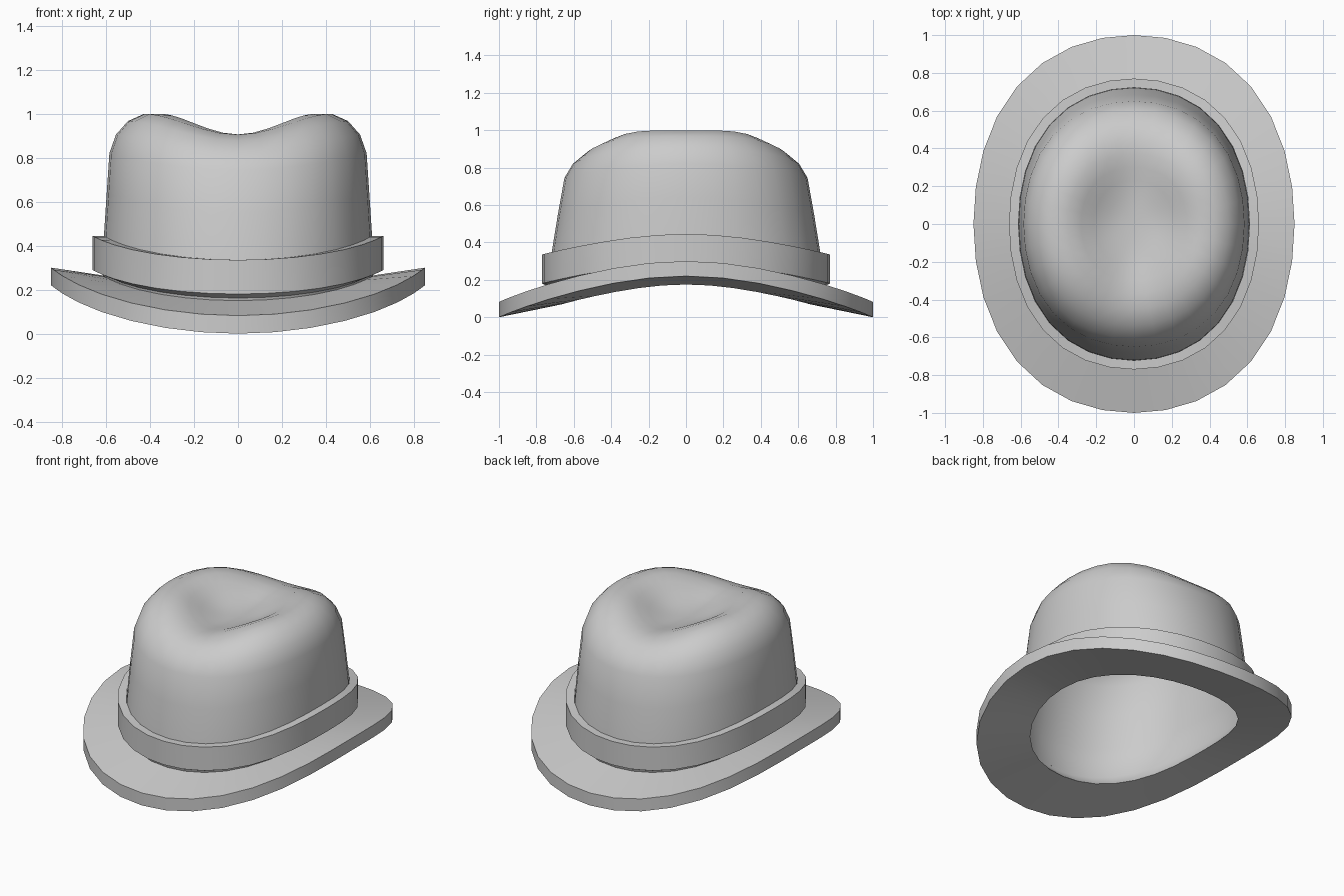
import bpy, bmesh
from math import sin, cos, tau, radians

if "Cube" in bpy.data.objects:
    bpy.data.objects.remove(bpy.data.objects["Cube"])

SEG = 32
SQUARE = 0.03   # fullness of the ovals on the diagonals


def loft(name, rings, loop=False, apex=None, angle=40):
    """Skin oval rings (rx, ry, z at the sides, z at front/back, extra z on diagonals)."""
    bm = bmesh.new()
    rows = []
    for rx, ry, zx, zy, bump in rings:
        mid, dif = (zx + zy) / 2, (zx - zy) / 2
        row = []
        for t in (tau * i / SEG for i in range(SEG)):
            d = sin(2 * t) ** 2
            k = 1 + SQUARE * d
            z = mid + dif * cos(2 * t) + bump * d
            row.append(bm.verts.new((k * rx * cos(t), k * ry * sin(t), z)))
        rows.append(row)
    pairs = list(zip(rows, rows[1:]))
    if loop:
        pairs.append((rows[-1], rows[0]))
    for a, b in pairs:
        for i in range(SEG):
            j = (i + 1) % SEG
            bm.faces.new((a[i], a[j], b[j], b[i]))
    if apex is not None:
        top = bm.verts.new((0, 0, apex))
        for i in range(SEG):
            bm.faces.new((rows[-1][i], rows[-1][(i + 1) % SEG], top))
    mesh = bpy.data.meshes.new(name)
    bm.to_mesh(mesh)
    bm.free()
    ob = bpy.data.objects.new(name, mesh)
    bpy.context.collection.objects.link(ob)
    bpy.ops.object.select_all(action='DESELECT')
    ob.select_set(True)
    bpy.context.view_layer.objects.active = ob
    bpy.ops.object.shade_smooth_by_angle(angle=radians(angle))
    return ob


# Brim: curved oval plate, raised at the sides, open in the middle
loft("brim", [
    (0.56, 0.66, 0.175, 0.07, -0.008),
    (0.85, 1.00, 0.22, 0.00, -0.012),
    (0.85, 1.00, 0.30, 0.082, -0.012),
    (0.617, 0.735, 0.265, 0.15, -0.008),
])

# Crown: single shell with a softly dented top
loft("crown", [
    (0.56, 0.66, 0.175, 0.07, -0.008),
    (0.615, 0.735, 0.265, 0.15, -0.008),
    (0.61, 0.72, 0.44, 0.335, -0.006),
    (0.597, 0.685, 0.64, 0.55, 0),
    (0.585, 0.650, 0.82, 0.745, 0),
    (0.555, 0.605, 0.905, 0.82, 0.012),
    (0.50, 0.535, 0.967, 0.878, 0.022),
    (0.43, 0.45, 0.998, 0.905, 0.028),
    (0.35, 0.37, 0.998, 0.906, 0.026),
    (0.28, 0.30, 0.968, 0.898, 0.020),
    (0.21, 0.23, 0.925, 0.886, 0.012),
    (0.14, 0.16, 0.892, 0.877, 0.005),
    (0.07, 0.08, 0.875, 0.872, 0),
], apex=0.87, angle=80)

# Band around the base of the crown
loft("hat_band", [
    (0.617, 0.734, 0.272, 0.162, -0.008),
    (0.662, 0.77, 0.29, 0.18, -0.008),
    (0.662, 0.77, 0.445, 0.335, -0.008),
    (0.612, 0.722, 0.445, 0.335, -0.008),
], loop=True)
